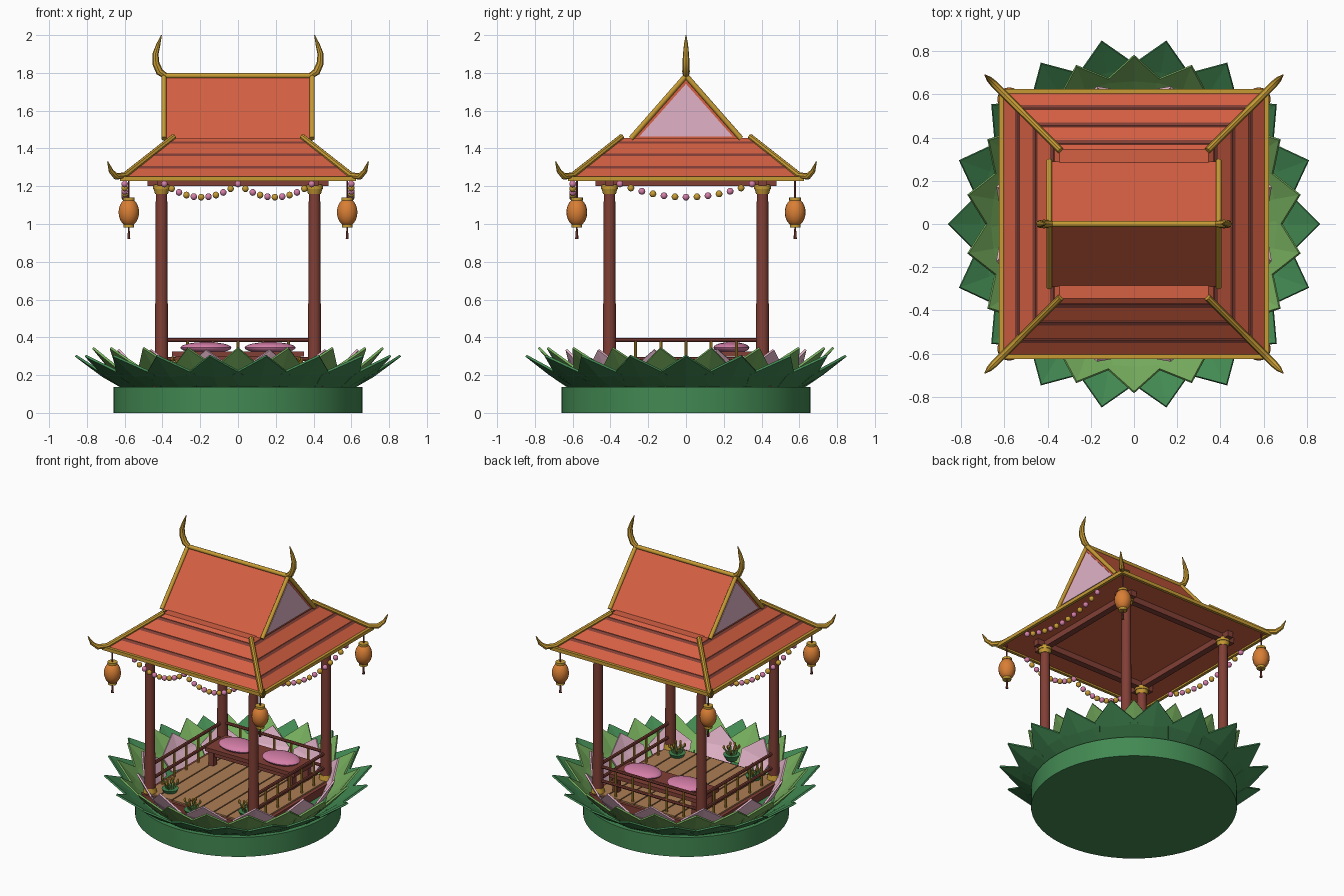
import bpy, bmesh, math
from mathutils import Vector, Matrix

if "Cube" in bpy.data.objects:
    bpy.data.objects.remove(bpy.data.objects["Cube"])

def material(name, r, g, b):
    m = bpy.data.materials.new(name)
    m.diffuse_color = (r, g, b, 1)
    m.use_nodes = True
    m.node_tree.nodes["Principled BSDF"].inputs["Base Color"].default_value = m.diffuse_color
    return m

GREEN = material("leaf green", .055, .25, .085)
LIGHT = material("light leaf green", .18, .42, .11)
ROOF = material("roof orange red", .66, .115, .055)
WOOD = material("dark red wood", .22, .05, .036)
GOLD = material("gold", .57, .33, .035)
ORANGE = material("lantern orange", .69, .21, .035)
PLANK = material("floor brown", .42, .21, .09)
PINK = material("pink", .66, .21, .39)
PALE = material("pale pink", .75, .45, .57)

def finish(name, bm, mat, smooth=False):
    bmesh.ops.recalc_face_normals(bm, faces=bm.faces)
    me = bpy.data.meshes.new(name)
    bm.to_mesh(me)
    bm.free()
    me.materials.append(mat)
    ob = bpy.data.objects.new(name, me)
    bpy.context.collection.objects.link(ob)
    if smooth:
        bpy.ops.object.select_all(action='DESELECT')
        ob.select_set(True)
        bpy.context.view_layer.objects.active = ob
        bpy.ops.object.shade_smooth_by_angle(angle=math.radians(40))
    return ob

def box(bm, lo, hi, taper=1.0):
    """Box between two corners; taper scales the top about the z axis."""
    lo, hi = Vector(lo), Vector(hi)
    vs = bmesh.ops.create_cube(bm, size=1)["verts"]
    for v in vs:
        top = v.co.z > 0
        v.co = Vector([(lo[i] + hi[i]) / 2 + v.co[i] * (hi[i] - lo[i]) for i in range(3)])
        if top:
            v.co.x *= taper
            v.co.y *= taper

def rod(bm, p0, p1, r0, r1=None, seg=12):
    p0, p1 = Vector(p0), Vector(p1)
    d = p1 - p0
    m = Matrix.Translation((p0 + p1) / 2) @ d.to_track_quat('Z', 'Y').to_matrix().to_4x4()
    bmesh.ops.create_cone(bm, cap_ends=True, segments=seg, radius1=r0,
                          radius2=r0 if r1 is None else r1, depth=d.length, matrix=m)

def ball(bm, c, rx, ry, rz, u=12, v=8):
    bmesh.ops.create_uvsphere(bm, u_segments=u, v_segments=v, radius=1,
                              matrix=Matrix.Translation(c) @ Matrix.Diagonal((rx, ry, rz, 1)))

def sweep(bm, pts, radii, ref, seg=8):
    """Tapered tube along a planar path; ref is the plane's normal."""
    pts, ref = [Vector(p) for p in pts], Vector(ref).normalized()
    rings = []
    for i, p in enumerate(pts):
        t = (pts[min(i + 1, len(pts) - 1)] - pts[max(i - 1, 0)]).normalized()
        side = t.cross(ref)
        rings.append([bm.verts.new(p + radii[i] * (ref * math.cos(a) + side * math.sin(a)))
                      for a in [2 * math.pi * k / seg for k in range(seg)]])
    for a, b in zip(rings, rings[1:]):
        for k in range(seg):
            bm.faces.new((a[k], a[(k + 1) % seg], b[(k + 1) % seg], b[k]))
    bm.faces.new(rings[0])
    bm.faces.new(rings[-1])

CORNERS = [(sx, sy) for sx in (-1, 1) for sy in (-1, 1)]

# Round base
bm = bmesh.new()
rod(bm, (0, 0, 0), (0, 0, .138), .66, seg=64)
finish("round_base", bm, GREEN, True)

# Lotus petals: three rings of (radius, half width, z) rows from base to tip
def petal_ring(name, mat, count, offset, rows, tip):
    bm = bmesh.new()
    for i in range(count):
        rot = Matrix.Rotation(math.radians(offset) + 2 * math.pi * i / count, 3, 'Z')
        grid = []
        for r, w, z, cup in rows:
            grid.append([bm.verts.new(rot @ Vector(c)) for c in
                         ((r - cup, -w, z + cup), (r, 0, z), (r - cup, w, z + cup))])
        t = bm.verts.new(rot @ Vector(tip))
        for a, b in zip(grid, grid[1:]):
            for k in (0, 1):
                bm.faces.new((a[k], a[k + 1], b[k + 1], b[k]))
        for k in (0, 1):
            bm.faces.new((grid[-1][k], grid[-1][k + 1], t))
    ob = finish(name, bm, mat)
    s = ob.modifiers.new("thickness", 'SOLIDIFY')
    s.thickness, s.offset = .012, 0

petal_ring("outer_leaves", GREEN, 18, 0,
           [(.61, .10, .135, 0), (.715, .155, .195, .01)], (.86, 0, .303))
petal_ring("middle_leaves", LIGHT, 18, 10,
           [(.575, .09, .135, 0), (.665, .14, .215, .01)], (.78, 0, .345))
petal_ring("inner_petals", PALE, 12, 15,
           [(.53, .11, .135, 0), (.60, .14, .22, .01)], (.655, 0, .335))

# Floor frame and planks
bm = bmesh.new()
box(bm, (-.45, -.45, .12), (.45, .45, .192))
finish("floor_frame", bm, WOOD)
bm = bmesh.new()
n, w = 8, .86 / 8
for i in range(n):
    x = -.43 + i * w
    box(bm, (x + .004, -.43, .17), (x + w - .004, .43, .202))
finish("floor_planks", bm, PLANK)

# Columns with gold feet and capitals
cols, caps = bmesh.new(), bmesh.new()
for sx, sy in CORNERS:
    x, y = sx * .405, sy * .405
    rod(cols, (x, y, .19), (x, y, 1.21), .035, .030, 20)
    rod(caps, (x, y, .2), (x, y, .235), .045, .038, 20)
    rod(caps, (x, y, 1.16), (x, y, 1.185), .034, .042, 20)
    rod(caps, (x, y, 1.185), (x, y, 1.21), .046, seg=20)
finish("columns", cols, WOOD, True)
finish("column_caps", caps, GOLD, True)

# Beams under the roof
bm = bmesh.new()
for s in (-1, 1):
    c = s * .405
    box(bm, (-.48, c - .022, 1.2), (.48, c + .022, 1.24))
    box(bm, (c - .022, -.48, 1.2), (c + .022, .48, 1.24))
finish("beams", bm, WOOD)

# Railings on left, right and back; the front is open
rails, posts = bmesh.new(), bmesh.new()
for a, b in (((-.405, -.38), (-.405, .38)), ((.405, -.38), (.405, .38)), ((-.38, .405), (.38, .405))):
    for z in (.285, .385):
        rod(rails, (*a, z), (*b, z), .011, seg=8)
    for i in range(5):
        p = Vector(a).lerp(Vector(b), (i + .85) / 5.7)
        rod(posts, (*p, .2), (*p, .385), .008, seg=8)
finish("railings", rails, WOOD, True)
finish("railing_posts", posts, GOLD, True)

# Bench and cushions
bm = bmesh.new()
box(bm, (-.35, .13, .298), (.35, .36, .325))
box(bm, (-.32, .15, .265), (.32, .165, .298))
for x in (-.31, .31):
    for y in (.16, .33):
        box(bm, (x - .02, y - .02, .2), (x + .02, y + .02, .3))
finish("bench", bm, WOOD)
bm = bmesh.new()
for s in (-1, 1):
    ball(bm, (s * .17, .24, .345), .135, .095, .03, 24, 12)
finish("cushions", bm, PINK, True)

# Flower bowls along the front
bowls, leaves, buds = bmesh.new(), bmesh.new(), bmesh.new()
for x, y in ((-.3, -.33), (.3, -.33), (0, -.51)):
    rod(bowls, (x, y, .185), (x, y, .225), .035, .055, 14)
    for i in range(9):
        a = 2 * math.pi * i / 9
        r = .05 if i % 2 else .03
        tip = Vector((x + r * math.cos(a), y + r * math.sin(a), .265 + .01 * (i % 3)))
        rod(leaves, (x + .02 * math.cos(a), y + .02 * math.sin(a), .22), tip, .008, .004, 6)
        ball(buds, tip, .008, .008, .016, 6, 5)
finish("flower_bowls", bowls, GREEN, True)
finish("flower_stems", leaves, LIGHT)
finish("flower_buds", buds, GOLD, True)

# Lower hipped roof with dark tile courses and gold eaves
def half_width(z):
    return .615 + (z - 1.24) / .215 * (.345 - .615)
bm = bmesh.new()
box(bm, (-.615, -.615, 1.24), (.615, .615, 1.455), .345 / .615)
finish("lower_roof", bm, ROOF)
bm = bmesh.new()
for z in (1.295, 1.36, 1.425):
    w = half_width(z) + .006
    box(bm, (-w, -w, z), (w, w, z + .012), (half_width(z + .012) + .006) / w)
finish("roof_courses", bm, WOOD)
bm = bmesh.new()
for s in (-1, 1):
    c = s * .615
    box(bm, (-.625, c - .01, 1.228), (.625, c + .01, 1.252))
    box(bm, (c - .01, -.625, 1.228), (c + .01, .625, 1.252))
finish("eave_trim", bm, GOLD)

# Hip ridges ending in upturned tips
bm = bmesh.new()
for sx, sy in CORNERS:
    path = [(.34, 1.462), (.48, 1.352), (.60, 1.257), (.645, 1.252), (.672, 1.28), (.69, 1.33)]
    sweep(bm, [(sx * d, sy * d, z) for d, z in path],
          [.016, .016, .017, .018, .013, .003], (sx, -sy, 0))
finish("hip_ridges", bm, GOLD, True)

# Upper gabled roof
def prism(bm, x0, x1, w, z0, z1):
    a, b = [[bm.verts.new((x, y, z)) for y, z in ((-w, z0), (w, z0), (0, z1))] for x in (x0, x1)]
    bm.faces.new(a)
    bm.faces.new(b)
    for k in range(3):
        bm.faces.new((a[k], a[(k + 1) % 3], b[(k + 1) % 3], b[k]))
bm = bmesh.new()
prism(bm, -.39, .39, .29, 1.45, 1.782)
finish("upper_roof", bm, ROOF)
bm = bmesh.new()
for s in (-1, 1):
    prism(bm, s * .386, s * .395, .248, 1.462, 1.742)
finish("gable_panels", bm, PALE)

# Gold gable edges, ridge and horns
bm = bmesh.new()
rod(bm, (-.40, 0, 1.785), (.40, 0, 1.785), .014, seg=10)
for sx in (-1, 1):
    for sy in (-1, 1):
        rod(bm, (sx * .393, sy * .292, 1.452), (sx * .393, 0, 1.785), .014, seg=10)
    path = [(.385, 1.785), (.415, 1.805), (.435, 1.85), (.437, 1.90), (.422, 1.95), (.405, 2.0)]
    sweep(bm, [(sx * x, 0, z) for x, z in path], [.016, .02, .019, .016, .011, .002], (0, 1, 0))
finish("ridge_and_horns", bm, GOLD, True)

# Corner lanterns
body, trim, cord = bmesh.new(), bmesh.new(), bmesh.new()
for sx, sy in CORNERS:
    x, y = sx * .578, sy * .578
    ball(body, (x, y, 1.062), .055, .055, .075, 18, 12)
    rod(trim, (x, y, 1.125), (x, y, 1.14), .032, seg=14)
    rod(trim, (x, y, .982), (x, y, .998), .028, seg=14)
    rod(cord, (x, y, 1.14), (x, y, 1.24), .005, seg=6)
    rod(cord, (x, y, .92), (x, y, .985), .009, .004, 6)
finish("lanterns", body, ORANGE, True)
finish("lantern_caps", trim, GOLD, True)
finish("lantern_cords", cord, WOOD)

# Bead garlands: two swags in front, one on each side
pink, gold = bmesh.new(), bmesh.new()
def swag(a, b, count):
    for i in range(count):
        t = i / (count - 1)
        p = Vector(a).lerp(Vector(b), t)
        ball((pink, gold)[i % 2], (p.x, p.y, 1.212 - .07 * 4 * t * (1 - t)), .018, .018, .018, 10, 8)
swag((-.39, -.6), (0, -.6), 11)
swag((0, -.6), (.39, -.6), 11)
for s in (-1, 1):
    swag((s * .6, -.35), (s * .6, .35), 13)
finish("garland_pink_beads", pink, PINK, True)
finish("garland_gold_beads", gold, GOLD, True)
